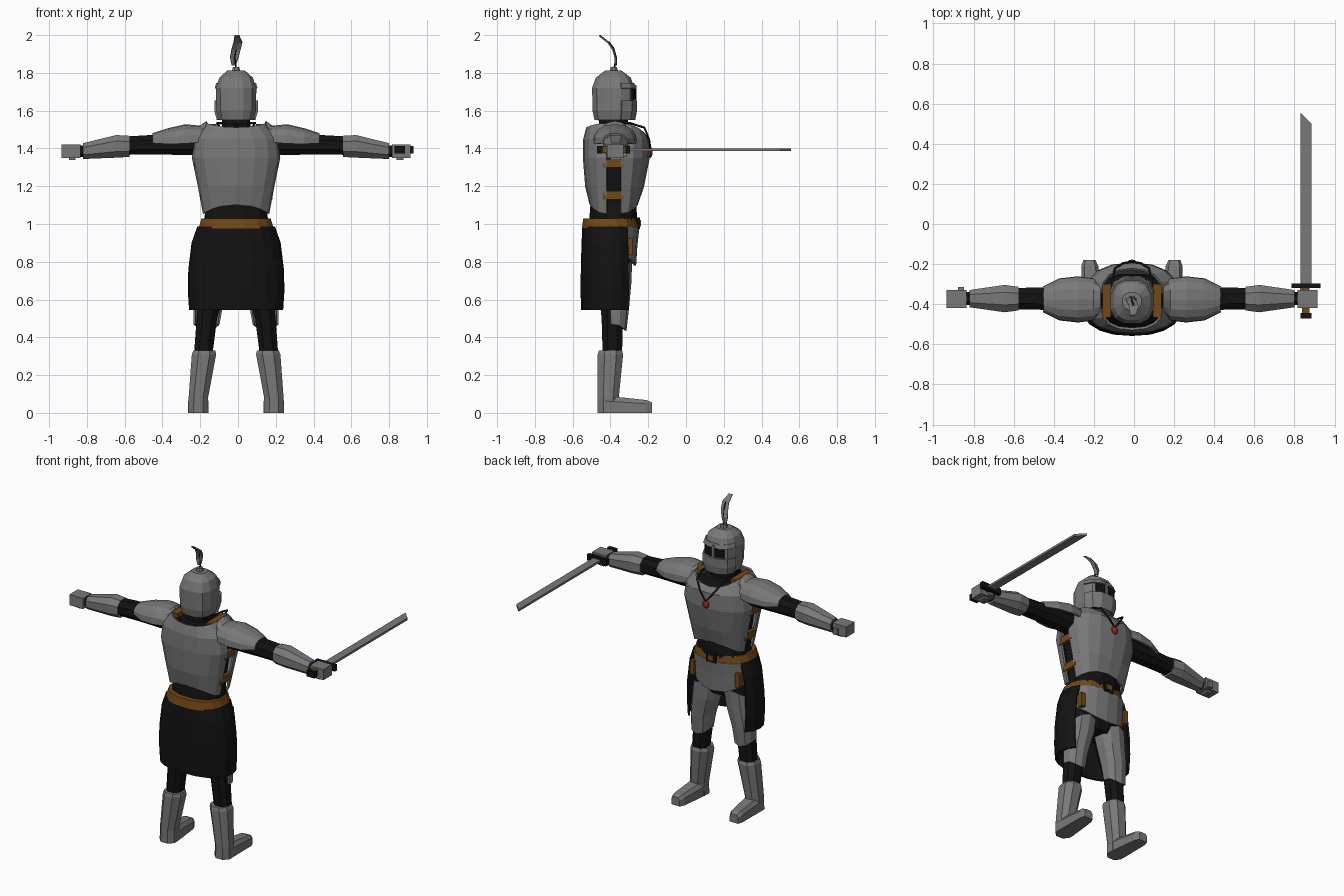
import bpy, bmesh, math
from mathutils import Matrix, Vector

if "Cube" in bpy.data.objects:
    bpy.data.objects.remove(bpy.data.objects["Cube"])

X0 = -0.01   # body centre line


def material(name, rgb):
    m = bpy.data.materials.new(name)
    m.diffuse_color = (*rgb, 1)
    m.use_nodes = True
    m.node_tree.nodes["Principled BSDF"].inputs["Base Color"].default_value = m.diffuse_color
    return m


STEEL = material("steel grey", (0.19, 0.19, 0.19))
BLACK = material("black cloth", (0.006, 0.006, 0.006))
LEATHER = material("brown leather", (0.17, 0.065, 0.008))
RED = material("red gem", (0.3, 0.025, 0.012))


def finish(name, bm, mat, mirror=False, thick=0):
    bmesh.ops.recalc_face_normals(bm, faces=bm.faces)
    me = bpy.data.meshes.new(name)
    bm.to_mesh(me)
    bm.free()
    me.materials.append(mat)
    ob = bpy.data.objects.new(name, me)
    ob.location.x = X0
    bpy.context.collection.objects.link(ob)
    if thick:
        s = ob.modifiers.new("thickness", 'SOLIDIFY')
        s.thickness = thick
        s.offset = 0
    if mirror:
        ob.modifiers.new("mirror", 'MIRROR')
    return ob


def loft(name, rings, mat, closed=True, mirror=False, thick=0):
    bm = bmesh.new()
    rows = [[bm.verts.new(p) for p in r] for r in rings]
    n = len(rows[0])
    for a, b in zip(rows, rows[1:]):
        for i in range(n if closed else n - 1):
            j = (i + 1) % n
            bm.faces.new((a[i], a[j], b[j], b[i]))
    if closed:
        bm.faces.new(rows[0])
        bm.faces.new(rows[-1])
    return finish(name, bm, mat, mirror, thick)


def box(name, x, y, z, mat, mirror=False, turn=0):
    """Box from (low, high) pairs, optionally turned about its own z axis."""
    bm = bmesh.new()
    size = Matrix.Diagonal((x[1] - x[0], y[1] - y[0], z[1] - z[0], 1))
    mid = Vector((sum(x) / 2, sum(y) / 2, sum(z) / 2))
    bmesh.ops.create_cube(bm, size=1, matrix=Matrix.Translation(mid) @ Matrix.Rotation(turn, 4, 'Z') @ size)
    return finish(name, bm, mat, mirror)


def bend(a, r1, r2, p):
    c, s = math.cos(a), math.sin(a)
    return (r1 * math.copysign(abs(c) ** (2 / p), c), r2 * math.copysign(abs(s) ** (2 / p), s))


def arc(z, cx, cy, rx, ry, a0, a1, n, dz=0, p=2.3):
    pts = []
    for i in range(n + 1):
        a = math.radians(a0 + (a1 - a0) * i / n)
        u, v = bend(a, rx, ry, p)
        pts.append((cx + u, cy + v, z + dz * math.sin(a) ** 2))
    return pts


def ring(z, cx, cy, rx, ry, n=12, p=2.3):
    h = 180 / n
    return arc(z, cx, cy, rx, ry, h, 360 + h, n, 0, p)[:-1]


def xring(x, cz, ry, rz, n=8, cy=-0.372):
    return [(x, y, z) for y, z, _ in ring(0, cy, cz, ry, rz, n)]


# Body under the armour
loft("torso", [ring(z, 0, -0.385, rx, ry) for z, rx, ry in (
    (0.96, 0.18, 0.13), (1.04, 0.172, 0.13), (1.1, 0.166, 0.125), (1.35, 0.205, 0.14),
    (1.44, 0.195, 0.135), (1.5, 0.135, 0.1), (1.505, 0.078, 0.078), (1.57, 0.075, 0.08))], BLACK)
loft("hips", [ring(z, 0, -0.39, rx, ry) for z, rx, ry in (
    (0.74, 0.09, 0.085), (0.82, 0.175, 0.115), (0.98, 0.18, 0.13))], BLACK)
loft("leg", [ring(z, cx, -0.39, r, r * 1.05, 8) for z, cx, r in (
    (0.3, 0.175, 0.052), (0.5, 0.155, 0.058), (0.66, 0.125, 0.075), (0.84, 0.095, 0.085))],
    BLACK, mirror=True)
loft("upper_arm", [xring(x, cz, ry, rz) for x, cz, ry, rz in (
    (0.15, 1.425, 0.065, 0.065), (0.43, 1.42, 0.06, 0.056), (0.58, 1.415, 0.057, 0.052))],
    BLACK, mirror=True)

# Chest and back plates, open at the flanks
loft("chest_plate", [arc(z, 0, -0.345, rx, ry, 0, 180, 8, dz) for z, rx, ry, dz in (
    (1.055, 0.17, 0.085, 0.05), (1.2, 0.197, 0.117, 0), (1.35, 0.228, 0.147, 0),
    (1.45, 0.215, 0.145, 0), (1.53, 0.15, 0.12, -0.05))], STEEL, closed=False, thick=0.012)
loft("back_plate", [arc(z, 0, -0.42, rx, ry, 180, 360, 8, dz) for z, rx, ry, dz in (
    (1.055, 0.17, 0.085, 0.05), (1.2, 0.197, 0.108, 0), (1.35, 0.228, 0.12, 0),
    (1.45, 0.215, 0.118, 0), (1.53, 0.15, 0.103, -0.02))], STEEL, closed=False, thick=0.012)
for x, z in ((0.182, 1.155), (0.214, 1.325)):
    box("side_strap", (x - 0.012, x + 0.01), (-0.44, -0.33), (z - 0.025, z + 0.02), LEATHER, True)
box("shoulder_strap", (0.105, 0.147), (-0.465, -0.3), (1.5, 1.53), LEATHER, True)

# Shoulder, forearm and hand
loft("shoulder_plate", [[(x, y, z) for y, z, _ in arc(0, -0.376, cz, ry, rz, -8, 188, 8)]
     for x, cz, ry, rz in ((0.155, 1.45, 0.075, 0.09), (0.19, 1.445, 0.1, 0.07),
                           (0.27, 1.44, 0.11, 0.082), (0.36, 1.435, 0.1, 0.066),
                           (0.44, 1.435, 0.06, 0.04))], STEEL, closed=False, mirror=True, thick=0.012)
loft("forearm_guard", [xring(x, cz, ry, rz) for x, cz, ry, rz in (
    (0.565, 1.411, 0.063, 0.06), (0.635, 1.411, 0.073, 0.064), (0.81, 1.386, 0.046, 0.045))],
    STEEL, mirror=True)
loft("wrist", [xring(x, 1.386, 0.035, 0.033) for x in (0.8, 0.835)], BLACK, mirror=True)
box("hand", (0.825, 0.924), (-0.418, -0.33), (1.35, 1.42), STEEL, True)
box("thumb", (0.838, 0.868), (-0.345, -0.315), (1.355, 1.395), STEEL, True)
box("fingertips", (0.85, 0.885), (-0.4, -0.345), (1.338, 1.352), STEEL, True)

# Sword held in one hand
SX = 0.867
loft("sword_blade", [[(SX - 0.027, -0.3, z), (SX + 0.027, -0.3, z), (SX + 0.027, 0.5, z),
                      (SX - 0.027, 0.555, z)] for z in (1.387, 1.401)], STEEL)
box("sword_guard", (SX - 0.072, SX + 0.072), (-0.32, -0.296), (1.373, 1.413), BLACK)
box("sword_grip", (SX - 0.019, SX + 0.019), (-0.445, -0.31), (1.375, 1.41), LEATHER)
box("sword_pommel", (SX - 0.028, SX + 0.028), (-0.47, -0.443), (1.373, 1.413), BLACK)

# Helmet with visor, brow, nose bar and eye slots
loft("helmet", [ring(z, 0, -0.385, rx, ry, 12, 2.6) for z, rx, ry in (
    (1.55, 0.095, 0.102), (1.6, 0.108, 0.113), (1.72, 0.11, 0.115), (1.775, 0.091, 0.095),
    (1.812, 0.048, 0.045))], STEEL)
loft("visor", [arc(z, 0, -0.385, rx, ry, 15, 165, 5, 0, 2.6) for z, rx, ry in (
    (1.553, 0.1, 0.114), (1.6, 0.113, 0.123), (1.655, 0.113, 0.123))],
    STEEL, closed=False, thick=0.012)
loft("brow", [arc(z, 0, -0.385, rx, ry, 15, 165, 5, 0, 2.6) for z, rx, ry in (
    (1.718, 0.112, 0.119), (1.745, 0.104, 0.109))], STEEL, closed=False, thick=0.01)
box("nose_bar", (-0.009, 0.009), (-0.285, -0.262), (1.64, 1.735), STEEL)
box("eye_slot", (0.012, 0.072), (-0.281, -0.272), (1.66, 1.715), BLACK, True, -0.22)
loft("plume_socket", [ring(z, 0, -0.382, r, r, 8) for z, r in ((1.8, 0.026), (1.832, 0.018))], STEEL)

# Plume
loft("plume", [[(cx - w, y, z), (cx, y + 0.006, z), (cx + w, y, z)] for y, z, cx, w in (
    (-0.374, 1.84, -0.012, 0.01), (-0.375, 1.88, -0.01, 0.022), (-0.388, 1.925, 0, 0.024),
    (-0.413, 1.96, 0.01, 0.023), (-0.46, 1.997, 0.004, 0.012))], STEEL, closed=False, thick=0.007)


def cord(name, pts, radius, cyclic=False):
    cu = bpy.data.curves.new(name, 'CURVE')
    cu.dimensions = '3D'
    cu.bevel_depth = radius
    cu.bevel_resolution = 1
    sp = cu.splines.new('POLY')
    sp.points.add(len(pts) - 1)
    for q, p in zip(sp.points, pts):
        q.co = (*p, 1)
    sp.use_cyclic_u = cyclic
    cu.materials.append(BLACK)
    ob = bpy.data.objects.new(name, cu)
    ob.location.x = X0
    bpy.context.collection.objects.link(ob)


cord("plume_stem", [(0, -0.38, 1.82), (-0.006, -0.37, 1.88), (0, -0.384, 1.93), (0.008, -0.41, 1.965)], 0.005)

# Necklace
half = [(0.045, -0.196, 1.45), (0.085, -0.22, 1.51), (0.1, -0.3, 1.535), (0.09, -0.42, 1.535)]
cord("necklace_cord", [(0, -0.188, 1.395)] + half + [(0, -0.465, 1.525)]
     + [(-x, y, z) for x, y, z in reversed(half)], 0.006, True)
gem = bmesh.new()
bmesh.ops.create_uvsphere(gem, u_segments=10, v_segments=6, radius=1,
                          matrix=Matrix.Translation((0, -0.192, 1.375)) @ Matrix.Diagonal((0.024, 0.015, 0.026, 1)))
finish("necklace_gem", gem, RED)

# Belt and buckle
loft("belt", [ring(z, 0, -0.402, rx, ry, 16) for z, rx, ry in ((0.977, 0.202, 0.152), (1.03, 0.186, 0.144))], LEATHER)
box("buckle", (-0.035, 0.035), (-0.262, -0.244), (0.973, 1.035), BLACK)
box("buckle_centre", (-0.018, 0.018), (-0.25, -0.239), (0.988, 1.02), LEATHER)

# Skirt cloth, open at the front
loft("skirt", [arc(z, 0, -0.4, rx, ry, 145, 395, 14) for z, rx, ry in (
    (0.545, 0.243, 0.15), (0.65, 0.25, 0.152), (0.76, 0.247, 0.151), (0.9, 0.23, 0.147),
    (0.985, 0.2, 0.143))], BLACK, closed=False, thick=0.012)

# Hip plate, hanging straps and thigh plates
loft("hip_plate", [arc(z, 0, -0.385, rx, ry, 5, 175, 8, dz) for z, rx, ry, dz in (
    (0.85, 0.19, 0.115, -0.07), (0.9, 0.19, 0.122, -0.01), (0.985, 0.187, 0.133, 0))],
    STEEL, closed=False, thick=0.012)
box("hanging_strap", (0.15, 0.18), (-0.315, -0.283), (0.835, 0.925), LEATHER, True)
loft("thigh_plate", [arc(z, cx, -0.39, rx, ry, -5, 185, 6, dz) for z, cx, rx, ry, dz in (
    (0.47, 0.156, 0.064, 0.07, -0.035), (0.56, 0.148, 0.072, 0.084, 0),
    (0.68, 0.124, 0.084, 0.095, 0), (0.75, 0.11, 0.088, 0.1, 0.05))],
    STEEL, closed=False, mirror=True, thick=0.01)

# Boots
loft("boot_shaft", [ring(z, cx, cy, rx, ry, 8) for z, cx, cy, rx, ry in (
    (0, 0.2, -0.412, 0.057, 0.06), (0.08, 0.2, -0.412, 0.055, 0.06),
    (0.31, 0.17, -0.4, 0.069, 0.072), (0.33, 0.168, -0.4, 0.062, 0.066))], STEEL, mirror=True)
loft("boot_foot", [[(cx - w, y, 0), (cx + w, y, 0), (cx + w, y, h * 0.7), (cx + w * 0.65, y, h),
                    (cx - w * 0.65, y, h), (cx - w, y, h * 0.7)] for y, cx, w, h in (
    (-0.43, 0.2, 0.054, 0.09), (-0.34, 0.203, 0.05, 0.082), (-0.21, 0.21, 0.042, 0.068),
    (-0.18, 0.212, 0.03, 0.055))], STEEL, mirror=True)
